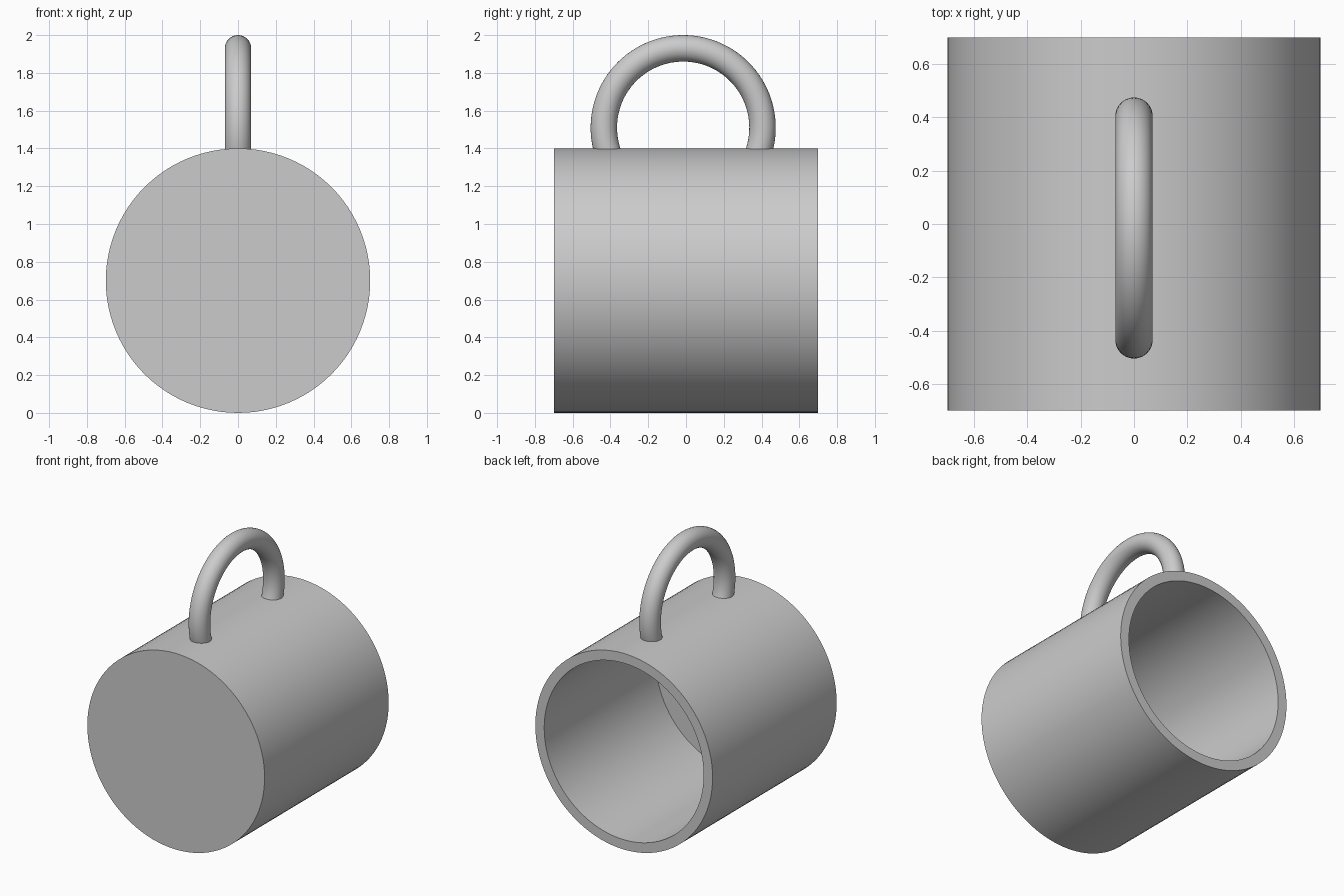
import bpy
import bmesh
import math
from mathutils import Matrix, Vector

cube = bpy.data.objects.get("Cube")
if cube:
    bpy.data.objects.remove(cube, do_unlink=True)

RADIUS, WALL, FLOOR = 0.70, 0.07, 0.14
RING, TUBE = 0.42, 0.07

grey = bpy.data.materials.new("plain grey")
grey.use_nodes = True
colour = (0.6, 0.6, 0.6, 1)
grey.diffuse_color = colour
grey.node_tree.nodes["Principled BSDF"].inputs["Base Color"].default_value = colour


def add_object(name, bm):
    """Turn a bmesh into a smooth-shaded object with sharp edges kept."""
    bmesh.ops.recalc_face_normals(bm, faces=bm.faces)
    mesh = bpy.data.meshes.new(name)
    bm.to_mesh(mesh)
    bm.free()
    mesh.materials.append(grey)
    obj = bpy.data.objects.new(name, mesh)
    bpy.context.collection.objects.link(obj)
    bpy.ops.object.select_all(action="DESELECT")
    obj.select_set(True)
    bpy.context.view_layer.objects.active = obj
    bpy.ops.object.shade_smooth_by_angle(angle=math.radians(30))


# Mug body: loops along the y axis, closed in front and open at the back
def loop(bm, radius, y, sides=96):
    ring = []
    for i in range(sides):
        a = math.tau * i / sides
        ring.append(bm.verts.new((radius * math.sin(a), y, RADIUS + radius * math.cos(a))))
    return ring


def bridge(bm, a, b):
    for i in range(len(a)):
        j = (i + 1) % len(a)
        bm.faces.new((a[i], a[j], b[j], b[i]))


bm = bmesh.new()
inner = RADIUS - WALL
profile = [(RADIUS, -RADIUS), (RADIUS, RADIUS), (inner, RADIUS), (inner, FLOOR - RADIUS)]
rings = [loop(bm, r, y) for r, y in profile]
for a, b in zip(rings, rings[1:]):
    bridge(bm, a, b)
bm.faces.new(rings[0])
bm.faces.new(rings[-1])
add_object("mug_body", bm)

# Handle: round tube swept along an arc whose ends are buried in the wall
bm = bmesh.new()
centre = Vector((0, -0.015, 2 - RING - TUBE))
start, end, steps, sides = math.radians(-20), math.radians(200), 64, 32
rings = []
for s in range(steps + 1):
    a = start + (end - start) * s / steps
    outward = Vector((0, math.cos(a), math.sin(a)))
    ring = []
    for i in range(sides):
        t = math.tau * i / sides
        offset = outward * (RING + TUBE * math.cos(t))
        ring.append(bm.verts.new(centre + offset + Vector((TUBE * math.sin(t), 0, 0))))
    rings.append(ring)
for a, b in zip(rings, rings[1:]):
    bridge(bm, a, b)
bm.faces.new(rings[0])
bm.faces.new(rings[-1])
add_object("handle", bm)
